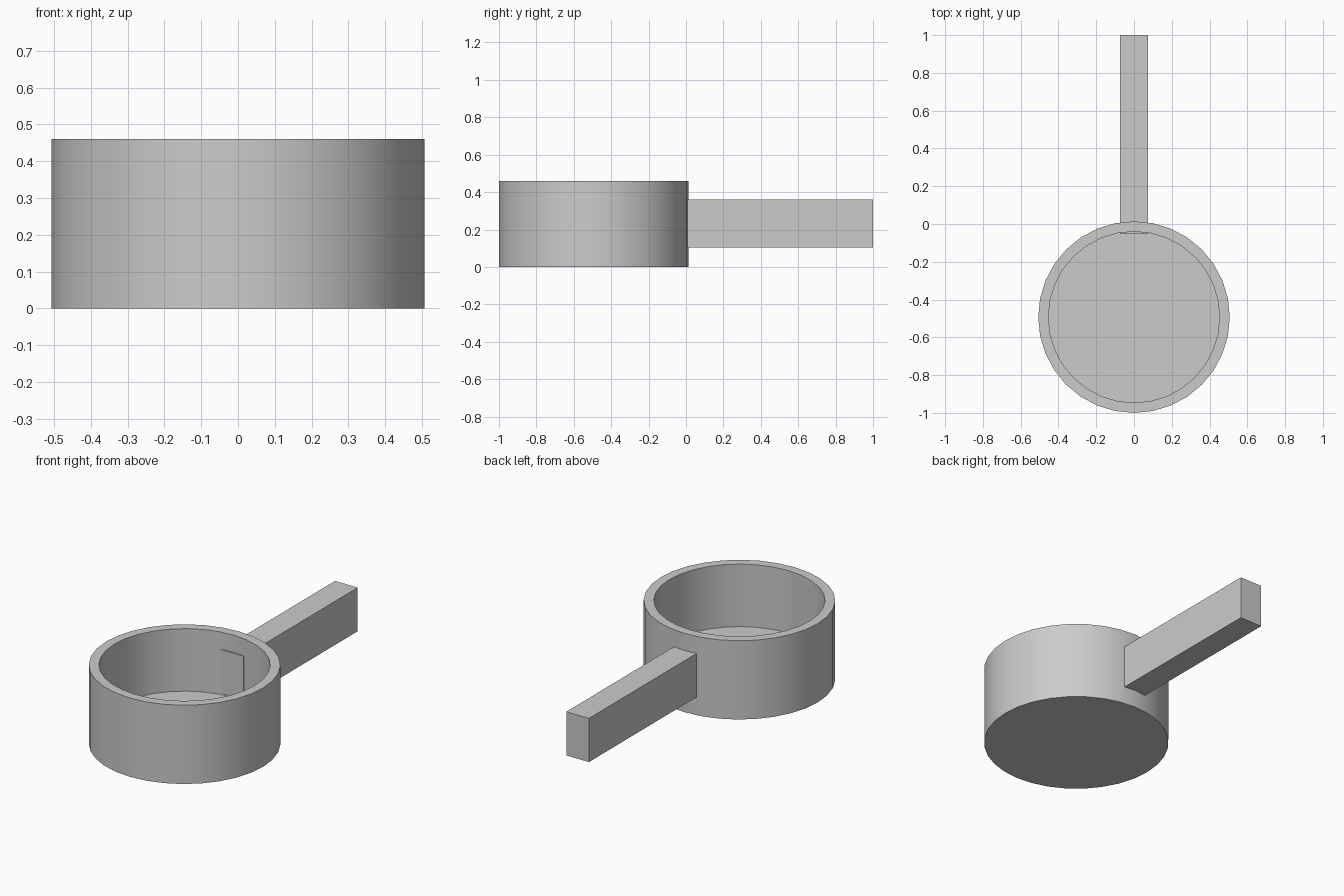
import bpy
import bmesh
import math
from mathutils import Matrix

cube = bpy.data.objects.get("Cube")
if cube:
    bpy.data.objects.remove(cube, do_unlink=True)

# Overall dimensions
OUTER_R, INNER_R = 0.507, 0.453
HEIGHT, FLOOR = 0.46, 0.095
CENTRE_Y = -0.493
SEGMENTS = 32

# Single grey material
GREY = (0.6, 0.6, 0.6, 1.0)
grey = bpy.data.materials.new("plain grey")
grey.use_nodes = True
grey.diffuse_color = GREY
grey.node_tree.nodes["Principled BSDF"].inputs["Base Color"].default_value = GREY


def add_object(name, bm):
    """Turn a bmesh into a named, coloured object."""
    bmesh.ops.recalc_face_normals(bm, faces=bm.faces)
    mesh = bpy.data.meshes.new(name)
    bm.to_mesh(mesh)
    bm.free()
    mesh.materials.append(grey)
    obj = bpy.data.objects.new(name, mesh)
    bpy.context.collection.objects.link(obj)
    return obj


# Cup: rings along the wall profile, closed by a base and an inner floor
bm = bmesh.new()
rings = []
for radius, z in ((OUTER_R, 0), (OUTER_R, HEIGHT), (INNER_R, HEIGHT), (INNER_R, FLOOR)):
    angles = [2 * math.pi * i / SEGMENTS for i in range(SEGMENTS)]
    rings.append([bm.verts.new((radius * math.cos(a), radius * math.sin(a), z))
                  for a in angles])
for low, high in zip(rings, rings[1:]):
    for i in range(SEGMENTS):
        j = (i + 1) % SEGMENTS
        bm.faces.new((low[i], low[j], high[j], high[i]))
bm.faces.new(rings[0])
bm.faces.new(rings[-1])
cup = add_object("cup", bm)
cup.location.y = CENTRE_Y

# Smooth round walls with crisp rims
bpy.ops.object.select_all(action='DESELECT')
cup.select_set(True)
bpy.context.view_layer.objects.active = cup
bpy.ops.object.shade_smooth_by_angle(angle=math.radians(30))

# Handle: straight bar that pokes slightly through the cup wall
Y0, Y1, Z0, Z1, WIDTH = -0.052, 1.0, 0.105, 0.36, 0.146
bm = bmesh.new()
bmesh.ops.create_cube(bm, size=1, matrix=Matrix.Diagonal((WIDTH, Y1 - Y0, Z1 - Z0, 1)))
handle = add_object("handle", bm)
handle.location = (0, (Y0 + Y1) / 2, (Z0 + Z1) / 2)
